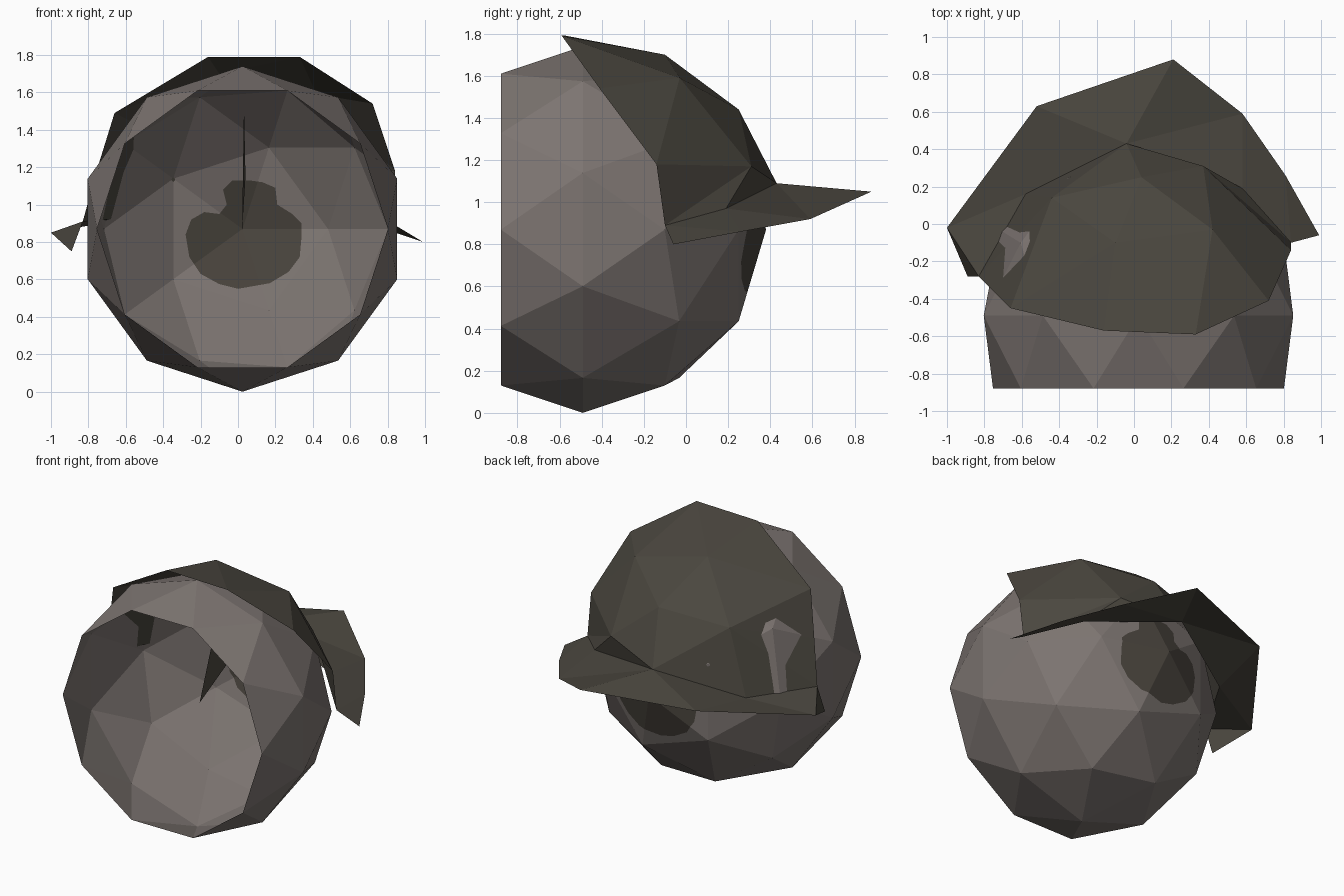
import bpy, bmesh, math
from mathutils import Matrix, Vector

if "Cube" in bpy.data.objects:
    bpy.data.objects.remove(bpy.data.objects["Cube"])


def material(name, rgb):
    m = bpy.data.materials.new(name)
    m.diffuse_color = (*rgb, 1)
    m.use_nodes = True
    m.node_tree.nodes["Principled BSDF"].inputs["Base Color"].default_value = m.diffuse_color
    return m


GREY = material("warm grey", (0.205, 0.178, 0.166))
DARK = material("dark olive", (0.070, 0.063, 0.050))
PATCH = material("dark brown", (0.066, 0.057, 0.046))


def add_object(name, bm, mats):
    me = bpy.data.meshes.new(name)
    bm.to_mesh(me)
    bm.free()
    for m in mats:
        me.materials.append(m)
    ob = bpy.data.objects.new(name, me)
    bpy.context.collection.objects.link(ob)
    return ob


def shell(name, pts, faces, mat, inside):
    """Open faceted surface whose normals point away from `inside`."""
    bm = bmesh.new()
    vs = {k: bm.verts.new(p) for k, p in pts.items()}
    for f in faces:
        face = bm.faces.new([vs[k] for k in f.split()])
        face.normal_update()
        if face.normal.dot(face.calc_center_median() - Vector(inside)) < 0:
            face.normal_flip()
    return add_object(name, bm, [mat])


# --- Hollow ball: icosphere with its pole along y, open towards the front ---
R = 0.87
CENTRE = Vector((0.024, -0.49, R))
bm = bmesh.new()
bmesh.ops.create_icosphere(bm, subdivisions=2, radius=R,
                           matrix=Matrix.Rotation(-math.pi / 2, 4, 'X'))
bmesh.ops.delete(bm, geom=[v for v in bm.verts if v.co.y < -0.6 * R], context='VERTS')
for v in bm.verts:
    if v.co.y < -0.4 * R:                      # flatten the open rim
        k = 0.894 * R / math.hypot(v.co.x, v.co.z)
        v.co = (v.co.x * k, -0.447 * R, v.co.z * k)
bmesh.ops.translate(bm, vec=CENTRE, verts=bm.verts)

# Ragged dark patch cut into the far wall (x, z outline)
outline = [(.34, .83), (.33, .72), (.27, .64), (.17, .58), (0, .55), (-.1, .575),
           (-.2, .63), (-.26, .72), (-.28, .84), (-.25, .92), (-.18, .96),
           (-.1, .95), (-.06, 1.0), (-.08, 1.08), (-.03, 1.13), (.06, 1.13),
           (.13, 1.12), (.2, 1.09), (.21, 1.0), (.29, .95), (.34, .9)]
edges = list(zip(outline, outline[1:] + outline[:1]))
for (x0, z0), (x1, z1) in edges:
    faces = [f for f in bm.faces if f.calc_center_median().y > 0.05]
    geom = list({e for f in faces for e in f.edges} | {v for f in faces for v in f.verts}) + faces
    bmesh.ops.bisect_plane(bm, geom=geom, dist=1e-5, plane_co=(x0, 0, z0),
                           plane_no=Vector((z1 - z0, 0, x0 - x1)).normalized())


def in_patch(c):
    hit = False
    for (x0, z0), (x1, z1) in edges:
        if (z0 > c.z) != (z1 > c.z) and c.x < x0 + (c.z - z0) * (x1 - x0) / (z1 - z0):
            hit = not hit
    return hit


for f in bm.faces:
    c = f.calc_center_median()
    f.material_index = 1 if c.y > 0 and in_patch(c) else 0
add_object("ball_shell", bm, [GREY, PATCH])

# --- Cap: pole, ring of five (a-e), rim (r..), lower edge shared with the brim ---
low = {"r324": (.84, -.10, .89), "g": (.58, .19, .97), "d": (-.04, .43, 1.09),
       "h": (-.58, .16, .93), "r216": (-.83, -.28, .91)}
dome = {"o": (.04, .25, 1.44),
        "a": (.42, -.03, 1.59), "b": (-.10, -.10, 1.70), "c": (-.44, .14, 1.38),
        "e": (.37, .31, 1.17),
        "r0": (.84, -.14, 1.18), "r36": (.72, -.41, 1.54), "r72": (.33, -.59, 1.79),
        "r108": (-.16, -.57, 1.79), "r144": (-.66, -.45, 1.49), "r180": (-.75, -.36, 1.20)}
shell("cap_dome", {**dome, **low},
      ["o a b", "o b c", "o c d", "o d e", "o e a",
       "a r0 r36", "a r36 r72", "a r72 b", "b r72 r108", "b r108 r144", "b r144 c",
       "c r144 r180", "c r180 r216", "c r216 h", "c h d",
       "e d g", "e g r324", "e r324 r0", "e r0 a"], DARK, (0.04, -0.4, 0.95))

# Brim sweeping out from the cap's lower edge
brim = {"o0": (.99, -.06, .80), "o1": (.81, .26, .86), "o2": (.58, .59, .92),
        "o3": (.21, .88, 1.05), "o4": (-.52, .63, 1.0), "o5": (-1.0, -.02, .85),
        "o6": (-.89, -.28, .75)}
shell("cap_brim", {**low, **brim},
      ["r324 o0 o1", "r324 o1 g", "g o1 o2", "g o2 d", "d o2 o3", "d o3 o4",
       "d o4 h", "h o4 o5", "h o5 r216", "r216 o5 o6"], DARK, (0, 0, -3))

# --- Thin dark fin standing inside the ball ---
shell("inner_fin", {"p": (.022, -.46, .86), "q": (.032, -.22, 1.54), "s": (.04, .05, 1.15)},
      ["p q s"], DARK, (1, 0, 1))
